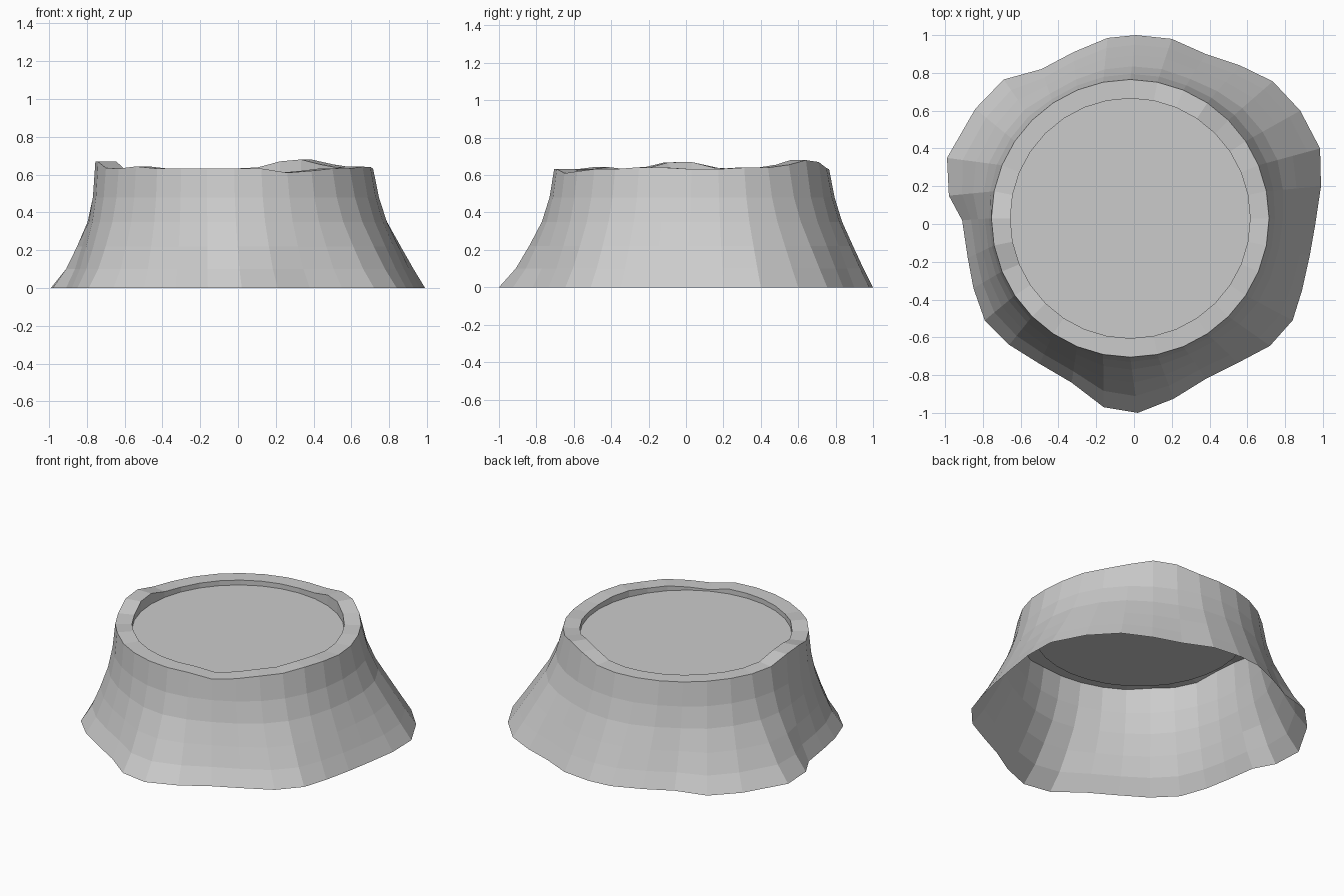
import bpy, bmesh, math

if "Cube" in bpy.data.objects:
    bpy.data.objects.remove(bpy.data.objects["Cube"])

N = 32
CX, CY = -0.02, 0.03          # centre of the cut top
R_OUT, R_IN, DISC_Z = 0.735, 0.635, 0.60

# Irregular ground outline, counter-clockwise from +x
base = [(.96, 0), (.99, .2), (.985, .4), (.88, .6), (.735, .755), (.56, .84), (.38, .9), (.2, .98),
        (.01, 1), (-.14, .985), (-.32, .91), (-.49, .82), (-.69, .765), (-.84, .61), (-.99, .35), (-.98, .15),
        (-.91, .02), (-.88, -.18), (-.85, -.34), (-.79, -.51), (-.66, -.64), (-.5, -.74), (-.33, -.84), (-.16, -.97),
        (.02, -1), (.21, -.925), (.38, -.82), (.55, -.735), (.72, -.645), (.84, -.51), (.89, -.35), (.93, -.17)]

# Flare profile: height, blend towards the round top, lopsidedness
profile = [(0, 0, 0), (.1, .26, .06), (.22, .5, .065), (.35, .74, .052), (.48, .895, .03)]

# Uneven rim heights (default 0.632)
rim_z = {2: .64, 3: .64, 4: .655, 5: .68, 6: .67, 7: .638, 15: .638, 16: .67, 17: .668, 18: .635,
         20: .643, 26: .61, 27: .62, 30: .642, 31: .64}


def circle_point(i, r, z):
    a = 2 * math.pi * i / N
    return (CX + r * math.cos(a), CY + r * math.sin(a), z)


def make_object(name, rings, cap=False):
    bm = bmesh.new()
    loops = [[bm.verts.new(p) for p in ring] for ring in rings]
    for lo, hi in zip(loops, loops[1:]):
        for i in range(N):
            j = (i + 1) % N
            bm.faces.new((lo[i], lo[j], hi[j], hi[i]))
    if cap:
        bm.faces.new(loops[-1])
    mesh = bpy.data.meshes.new(name)
    bm.to_mesh(mesh)
    bm.free()
    obj = bpy.data.objects.new(name, mesh)
    bpy.context.collection.objects.link(obj)
    return obj


# Flared wall, open underneath, with the rim and its inner lip
rings = []
for z, t, bias in profile:
    ring = []
    for i, (bx, by) in enumerate(base):
        k = t - bias * math.cos(2 * math.pi * i / N - math.pi / 4)
        tx, ty, _ = circle_point(i, R_OUT, z)
        ring.append((bx + (tx - bx) * k, by + (ty - by) * k, z))
    rings.append(ring)
heights = [rim_z.get(i, .632) for i in range(N)]
rings.append([circle_point(i, R_OUT, heights[i]) for i in range(N)])
rings.append([circle_point(i, R_IN, heights[i]) for i in range(N)])
rings.append([circle_point(i, R_IN, DISC_Z) for i in range(N)])
make_object("flared_wall_and_rim", rings)

# Flat recessed top
make_object("recessed_top", [[circle_point(i, R_IN, DISC_Z) for i in range(N)]], cap=True)
